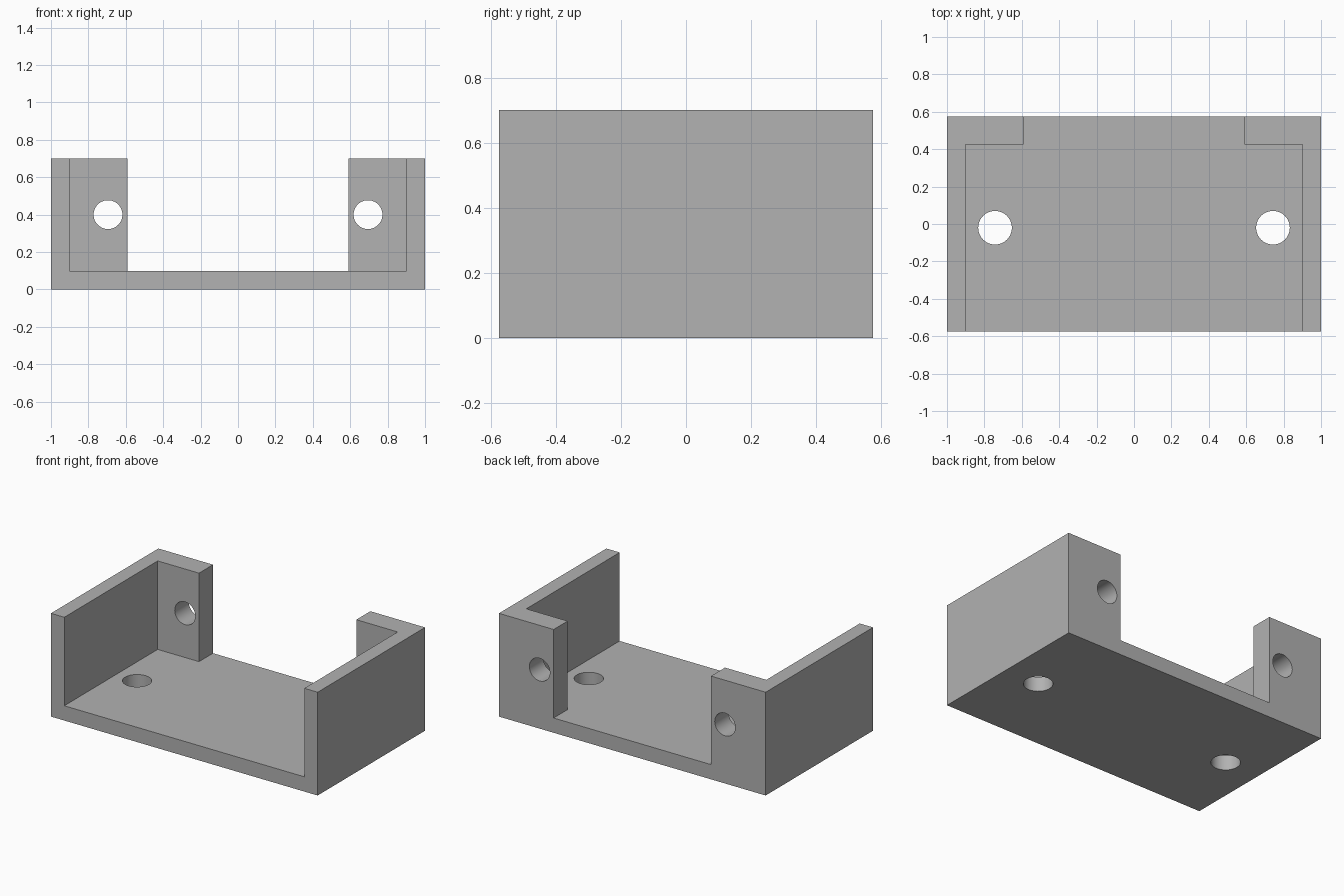
import bpy
import math

default = bpy.data.objects.get("Cube")
if default:
    bpy.data.objects.remove(default, do_unlink=True)

GREY = (0.445, 0.445, 0.445, 1)
WIDTH, DEPTH, HEIGHT = 2.0, 1.15, 0.70
WALL = 0.10         # side walls and floor
FLANGE_Y = 0.425    # inner face of the rear flanges
GAP = 0.59          # half width of the rear opening

grey = bpy.data.materials.new("plain grey")
grey.use_nodes = True
grey.diffuse_color = GREY
grey.node_tree.nodes["Principled BSDF"].inputs["Base Color"].default_value = GREY


def box(name, x, y, z):
    """Box spanning the given (low, high) ranges."""
    spans = (x, y, z)
    bpy.ops.mesh.primitive_cube_add(size=1, location=[(a + b) / 2 for a, b in spans])
    ob = bpy.context.object
    ob.name = name
    ob.scale = [b - a for a, b in spans]
    bpy.ops.object.transform_apply(location=True, rotation=False, scale=True)
    ob.data.materials.append(grey)
    return ob


def drill(name, radius, location, tilt=0):
    """Round cutter, vertical unless tilted."""
    bpy.ops.mesh.primitive_cylinder_add(vertices=48, radius=radius, depth=0.4,
                                        location=location, rotation=(tilt, 0, 0))
    ob = bpy.context.object
    ob.name = name
    ob.data.materials.append(grey)
    return ob


def cut(target, cutter):
    mod = target.modifiers.new("cut", "BOOLEAN")
    mod.operation = "DIFFERENCE"
    mod.solver = "EXACT"
    mod.object = cutter
    cutter.hide_render = True
    bpy.context.view_layer.objects.active = target
    bpy.ops.object.modifier_apply(modifier=mod.name)
    bpy.data.objects.remove(cutter, do_unlink=True)


# Solid block hollowed into a tray open at the front and top
half_x, half_y = WIDTH / 2, DEPTH / 2
bracket = box("bracket", (-half_x, half_x), (-half_y, half_y), (0, HEIGHT))
inner = half_x - WALL
cut(bracket, box("cavity", (-inner, inner), (-1, FLANGE_Y), (WALL, 1)))

# Rear opening between the two flanges
cut(bracket, box("rear_opening", (-GAP, GAP), (0.2, 1), (WALL, 1)))

# Screw holes through the floor and the flanges
for side in (-1, 1):
    cut(bracket, drill("floor_hole", 0.09, (side * 0.743, -0.02, WALL / 2)))
    cut(bracket, drill("flange_hole", 0.077, (side * 0.695, 0.5, 0.40), math.pi / 2))

# Smooth hole walls, sharp edges everywhere else
bpy.ops.object.select_all(action="DESELECT")
bracket.select_set(True)
bpy.context.view_layer.objects.active = bracket
bpy.ops.object.shade_smooth_by_angle(angle=math.radians(30))
